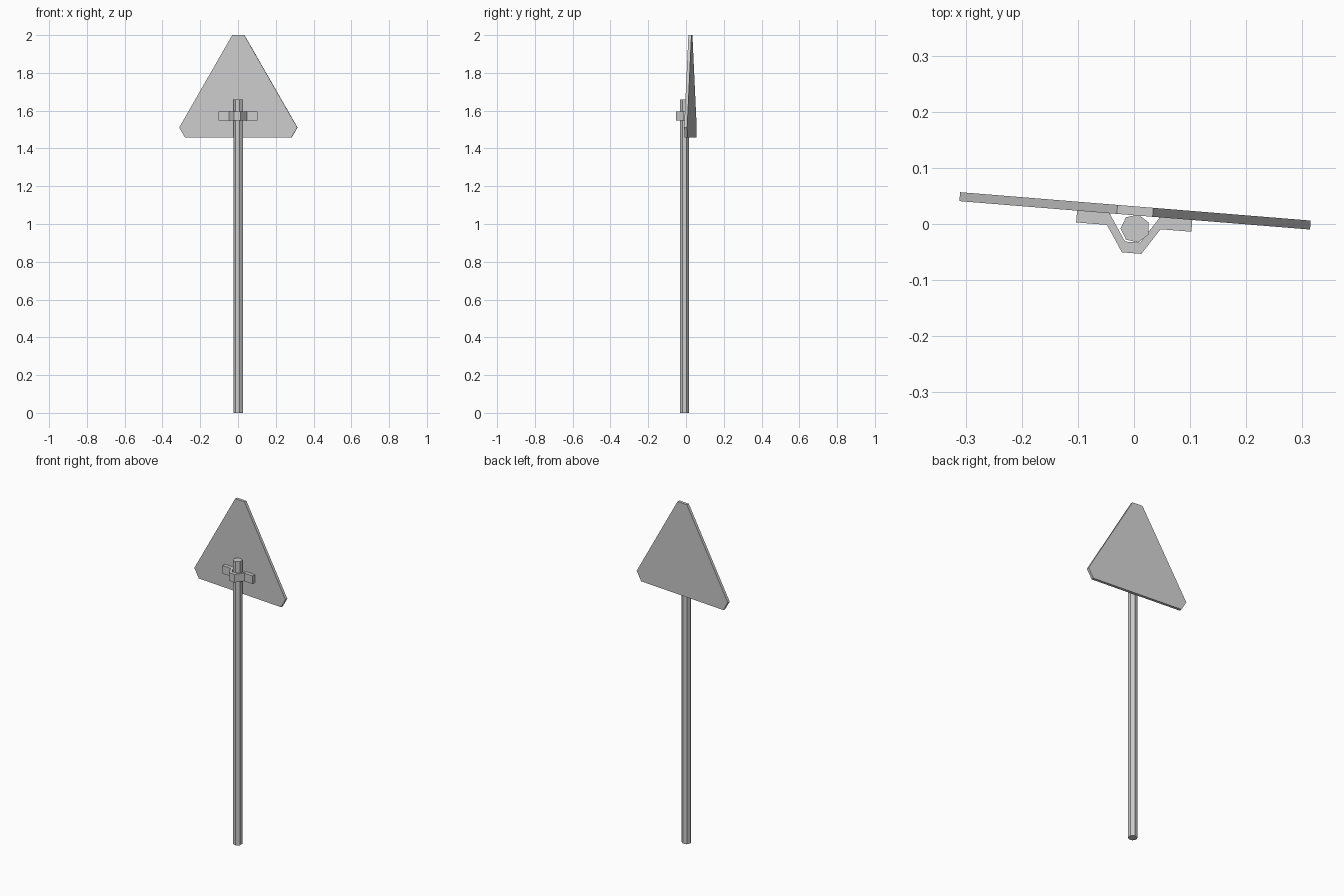
import bpy, bmesh, math
from mathutils import Matrix

if "Cube" in bpy.data.objects:
    bpy.data.objects.remove(bpy.data.objects["Cube"])

TURN = Matrix.Rotation(math.radians(-4.63), 4, 'Z')


def mirrored(half):
    """Close a symmetric outline from its right half."""
    return half + [(-x, v) for x, v in reversed(half)]


def prism(name, points, offset, matrix):
    """Extrude a flat outline by an offset vector."""
    bm = bmesh.new()
    face = bm.faces.new([bm.verts.new(p) for p in points])
    result = bmesh.ops.extrude_face_region(bm, geom=[face])
    verts = [g for g in result["geom"] if isinstance(g, bmesh.types.BMVert)]
    bmesh.ops.translate(bm, verts=verts, vec=offset)
    bmesh.ops.recalc_face_normals(bm, faces=bm.faces)
    mesh = bpy.data.meshes.new(name)
    bm.to_mesh(mesh)
    bm.free()
    obj = bpy.data.objects.new(name, mesh)
    obj.matrix_world = matrix
    bpy.context.collection.objects.link(obj)
    return obj


# Triangular plate with clipped corners
plate = mirrored([(0.032, 2.0), (0.3135, 1.511), (0.283, 1.458)])
prism("sign_plate", [(x, 0.0155, z) for x, z in plate], (0, 0.016, 0), TURN)

# Bent clamp around the pole, with two tabs on the plate
clamp = mirrored([(0.0135, -0.0325), (0.045, 0.0155), (0.103, 0.0155),
                  (0.103, -0.0055), (0.048, -0.0055), (0.0173, -0.052)])
prism("clamp", [(x, y, 1.548) for x, y in clamp], (0, 0, 0.047), TURN)

# Seven-sided pole
pole = [(0.0262 * math.cos(a), 0.0255 * math.sin(a), 0)
        for a in (math.pi + i * math.tau / 7 for i in range(7))]
prism("pole", pole, (0, 0, 1.66), Matrix.Translation((0.002, -0.008, 0)))
